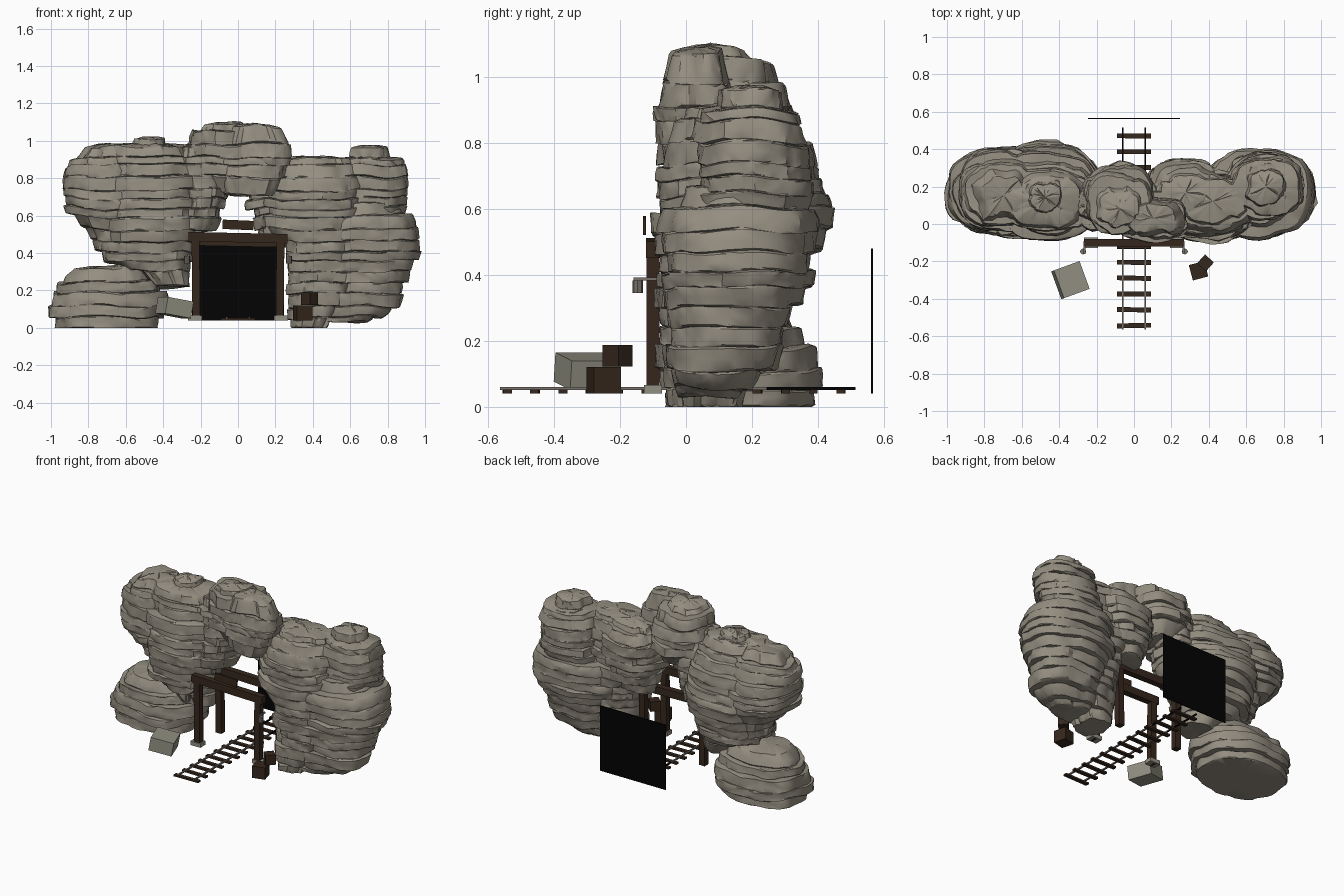
import bpy
import bmesh
import math
import random
from mathutils import Vector, Euler, Matrix, noise

random.seed(11)

default_cube = bpy.data.objects.get("Cube")
if default_cube:
    bpy.data.objects.remove(default_cube, do_unlink=True)


def make_material(name, red, green, blue):
    mat = bpy.data.materials.new(name)
    mat.use_nodes = True
    colour = (red, green, blue, 1)
    mat.diffuse_color = colour
    shader = next(n for n in mat.node_tree.nodes if n.type == "BSDF_PRINCIPLED")
    shader.inputs["Base Color"].default_value = colour
    shader.inputs["Roughness"].default_value = 0.9
    return mat


ROCK = make_material("warm grey rock", .3, .272, .22)
BLOCK = make_material("cut stone", .29, .28, .225)
TIMBER = make_material("dark timber", .036, .02, .012)
STEEL = make_material("dull steel", .19, .165, .145)
BLACK = make_material("tunnel black", .001, .001, .001)


def finish(name, bm, material):
    bmesh.ops.recalc_face_normals(bm, faces=bm.faces)
    mesh = bpy.data.meshes.new(name)
    bm.to_mesh(mesh)
    bm.free()
    mesh.materials.append(material)
    obj = bpy.data.objects.new(name, mesh)
    bpy.context.collection.objects.link(obj)
    return obj


def box(name, centre, size, material, turn=(0, 0, 0)):
    bm = bmesh.new()
    rotation = Euler([math.radians(a) for a in turn]).to_matrix().to_4x4()
    matrix = Matrix.Translation(centre) @ rotation @ Matrix.Diagonal((*size, 1))
    bmesh.ops.create_cube(bm, size=1, matrix=matrix)
    return finish(name, bm, material)


# Shared bedding levels, so that cracks run on from lump to lump
LEVELS = [0]
while LEVELS[-1] < 1.2:
    LEVELS.append(LEVELS[-1] + random.uniform(.04, .075))


def section_at(rows, z):
    """Interpolate the centre and radii of a lump at one height."""
    for low, high in zip(rows, rows[1:]):
        if z <= high[0]:
            t = max(0, (z - low[0]) / (high[0] - low[0]))
            return [a + (b - a) * t for a, b in zip(low[1:], high[1:])]
    return rows[-1][1:]


def chunks(count, low, high):
    """Blocky steps around one bed of rock."""
    steps = []
    while len(steps) < count:
        steps += [random.uniform(low, high)] * random.randint(3, 8)
    return steps[:count]


def bedded_rock(name, rows, sides=44):
    """Stack uneven beds with broken joints along a varying oval section."""
    bottom, top = rows[0][0], rows[-1][0]
    cuts = [bottom] + [z for z in LEVELS if bottom + .025 < z < top - .025] + [top]
    bm = bmesh.new()
    rings = []
    for low, high in zip(cuts, cuts[1:]):
        offsets = chunks(sides, -.011, .011)
        swell = random.uniform(-.01, .012)
        seed = Vector((random.random(), random.random(), random.random())) * 50
        # Joint, belly and upper edge of this bed, the joints closed in places
        shut = [0] * sides
        lower, upper = chunks(sides, -.01, .015), chunks(sides, -.01, .015)
        for part, inset in ((0, lower), (.1, shut), (.5, shut), (.9, shut), (1, upper)):
            z = low + (high - low) * part
            cx, cy, rx, ry = section_at(rows, (low + high) / 2 * .5 + z * .5)
            ring = []
            for i in range(sides):
                angle = math.tau * i / sides
                c, s = math.cos(angle), math.sin(angle)
                ux = math.copysign(abs(c) ** .87, c)
                uy = math.copysign(abs(s) ** .87, s)
                wobble = noise.noise(Vector((c, s, z * 2)) * 1.8 + seed)
                grow = swell + offsets[i] + wobble * .022 - max(0, inset[i])
                grow += random.uniform(-.003, .003)
                x = cx + ux * max(.02, rx + grow)
                y = cy + uy * max(.02, ry + grow)
                rise = noise.noise(Vector((x * 5, y * 5, z * 3))) * .025
                if z < .02:
                    rise = 0
                ring.append(bm.verts.new((x, y, max(0, z + rise))))
            rings.append(ring)
    for a, b in zip(rings, rings[1:]):
        for i in range(sides):
            j = (i + 1) % sides
            bm.faces.new((a[i], a[j], b[j], b[i]))
    # Uneven caps
    for ring, lift in ((rings[0], 0), (rings[-1], .012)):
        middle = sum((v.co for v in ring), Vector()) / sides
        inner = []
        for v in ring:
            p = v.co.lerp(middle, .45)
            p.z += lift * random.uniform(.4, 1)
            inner.append(bm.verts.new(p))
        hub = bm.verts.new(middle + Vector((0, 0, lift)))
        for i in range(sides):
            j = (i + 1) % sides
            bm.faces.new((ring[i], ring[j], inner[j], inner[i]))
            bm.faces.new((inner[i], inner[j], hub))
    bmesh.ops.triangulate(bm, faces=bm.faces)
    obj = finish(name, bm, ROCK)
    bpy.ops.object.select_all(action="DESELECT")
    obj.select_set(True)
    bpy.context.view_layer.objects.active = obj
    bpy.ops.object.shade_smooth_by_angle(angle=math.radians(30))


# Rock lumps: rows of height, centre x, centre y, radius x, radius y
bedded_rock("left_boulder", [
    (0, -.7, .17, .29, .23), (.12, -.69, .17, .3, .23), (.23, -.69, .16, .27, .2),
    (.28, -.7, .15, .22, .16), (.32, -.7, .15, .12, .11)])
bedded_rock("left_bluff_outer", [
    (.35, -.62, .17, .09, .1), (.5, -.65, .18, .13, .14), (.58, -.69, .18, .2, .2),
    (.66, -.72, .18, .22, .23), (.83, -.72, .17, .22, .19), (.91, -.71, .16, .17, .15),
    (.97, -.69, .15, .1, .09)])
bedded_rock("left_bluff_inner", [
    (.22, -.34, .12, .07, .08), (.3, -.42, .14, .15, .15), (.37, -.48, .16, .23, .2),
    (.6, -.46, .18, .27, .26), (.8, -.46, .15, .27, .21), (.9, -.47, .13, .24, .17),
    (.97, -.48, .12, .18, .12)])
bedded_rock("left_bluff_knob", [
    (.92, -.49, .14, .13, .11), (1.02, -.48, .14, .07, .07)])
bedded_rock("left_shoulder", [
    (.48, -.28, .13, .07, .1), (.57, -.23, .13, .12, .15), (.65, -.2, .13, .12, .16),
    (.74, -.18, .13, .14, .16), (.86, -.2, .12, .13, .14), (.97, -.23, .11, .08, .08)])
bedded_rock("arch_crown", [
    (.71, -.06, .13, .1, .1), (.78, -.08, .13, .18, .18), (.92, -.08, .13, .19, .18),
    (1.03, -.09, .11, .16, .15), (1.09, -.07, .08, .1, .1)])
bedded_rock("arch_crown_front", [
    (.71, .06, .04, .11, .1), (.8, .08, .04, .18, .13), (.92, .11, .03, .18, .12),
    (1.01, .11, .03, .16, .1), (1.08, .1, .03, .1, .07)])
bedded_rock("right_shoulder", [
    (.46, .24, .16, .11, .12), (.55, .25, .17, .15, .15), (.66, .25, .18, .19, .16),
    (.8, .27, .18, .19, .16), (.9, .28, .17, .11, .1)])
bedded_rock("right_wall_inner", [
    (0, .37, .06, .1, .11), (.1, .42, .07, .15, .14), (.25, .46, .09, .19, .17),
    (.45, .46, .1, .2, .18), (.54, .41, .1, .26, .18), (.72, .4, .1, .26, .18),
    (.82, .42, .11, .22, .15), (.9, .42, .12, .15, .1)])
bedded_rock("right_wall_outer", [
    (.03, .56, .07, .11, .09), (.09, .62, .09, .21, .14), (.18, .64, .11, .24, .17),
    (.31, .66, .14, .26, .2), (.43, .67, .16, .32, .23), (.56, .67, .17, .27, .23),
    (.66, .67, .18, .16, .16)])
bedded_rock("right_tower", [
    (.55, .68, .21, .15, .14), (.64, .69, .21, .2, .18), (.82, .71, .2, .2, .17),
    (.9, .71, .19, .16, .13)])
bedded_rock("right_tower_knob", [
    (.87, .7, .2, .12, .11), (.97, .7, .2, .08, .08)])

# Two timber frames holding up the entrance
for place, y, height in (("front", -.1, .482), ("rear", .13, .46)):
    for side, sign in (("right", -1), ("left", 1)):
        box(f"{place}_post_{side}", (sign * .225, y, (height + .04) / 2),
            (.042, .04, height - .04), TIMBER, (0, sign * .6, 0))
    box(f"{place}_lintel", (0, y, height), (.53, .042, .05), TIMBER, (0, 1.2, 0))
for side, sign in (("right", -1), ("left", 1)):
    box(f"post_foot_{side}", (sign * .23, -.1, .053), (.075, .055, .026), BLOCK)
box("sign_plank", (0, -.126, .55), (.165, .01, .05), TIMBER, (0, 2.5, 0))

# Lanterns hung on the front posts
for side, sign in (("right", -1), ("left", 1)):
    box(f"lantern_arm_{side}", (sign * .265, -.125, .388), (.01, .07, .008), STEEL)
    bm = bmesh.new()
    bmesh.ops.create_cone(bm, segments=8, cap_ends=True, radius1=.016, radius2=.016,
                          depth=.038, matrix=Matrix.Translation((sign * .272, -.147, .364)))
    finish(f"lantern_{side}", bm, STEEL)

# Railway track, dark inside the tunnel
for side, x in (("right", -.06), ("left", .06)):
    box(f"rail_{side}", (x, -.16, .055), (.01, .81, .009), STEEL)
    box(f"tunnel_rail_{side}", (x, .38, .055), (.009, .27, .009), BLACK)
for i in range(13):
    box(f"sleeper_{i + 1}", (0, -.543 + i * .0845, .046), (.18, .026, .012), TIMBER,
        (0, 0, random.uniform(-1.5, 1.5)))
box("tunnel_darkness", (0, .565, .26), (.49, .005, .44), BLACK)

# Loose block and stacked crates outside
box("loose_block", (-.34, -.3, .108), (.148, .158, .09), BLOCK, (0, 10, 20))
box("lower_crate", (.345, -.25, .08), (.085, .085, .08), TIMBER, (0, 0, 15))
box("upper_crate", (.382, -.208, .155), (.064, .064, .066), TIMBER, (0, 0, 48))
